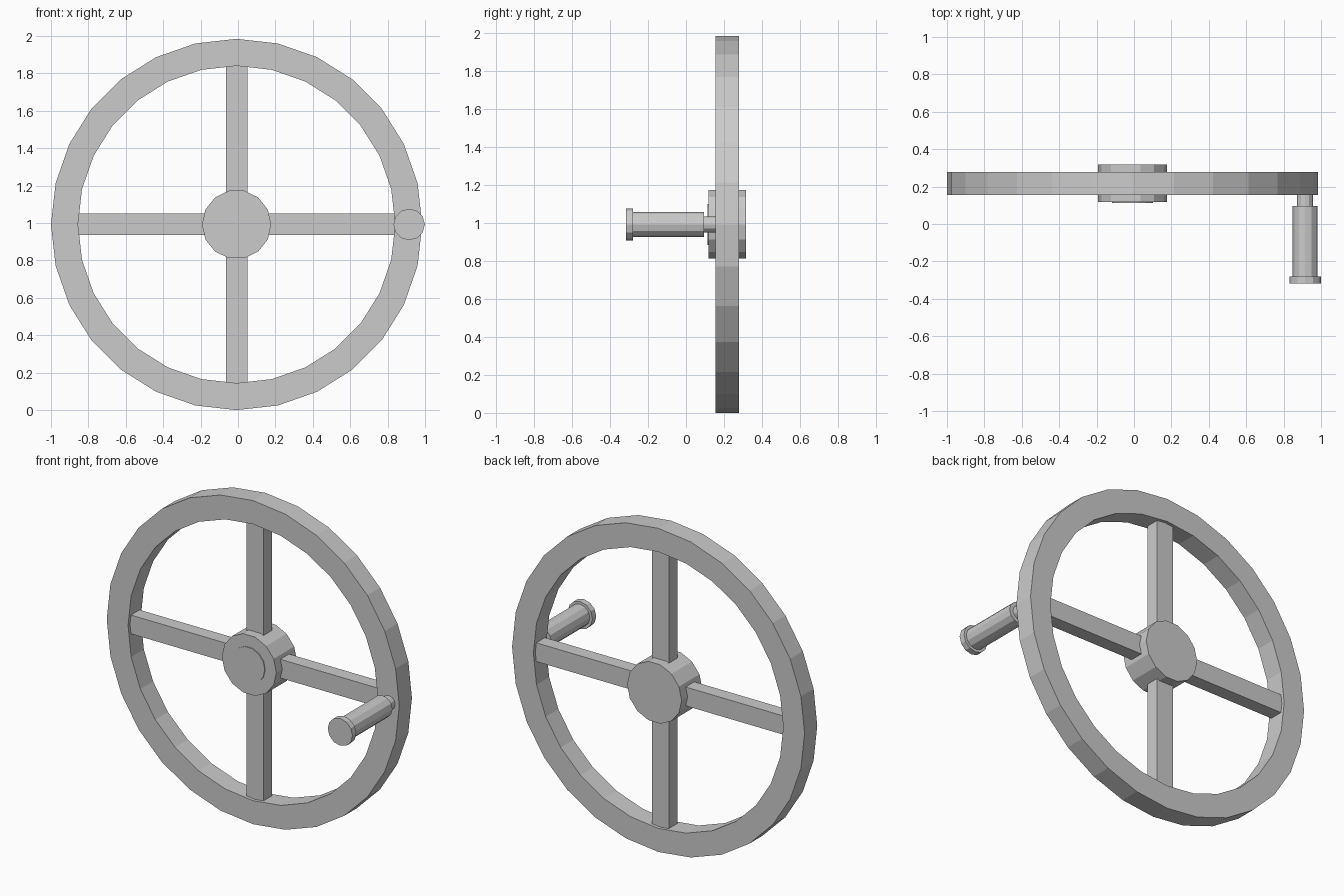
import bpy, bmesh, math

if "Cube" in bpy.data.objects:
    bpy.data.objects.remove(bpy.data.objects["Cube"])

CX, CZ = -0.0075, 0.9925      # wheel axis
MID = 0.2175                  # wheel mid-plane in y
HX = 0.915                    # crank handle axis

metal = bpy.data.materials.new("grey metal")
metal.diffuse_color = (0.6, 0.6, 0.6, 1)
metal.use_nodes = True
metal.node_tree.nodes["Principled BSDF"].inputs["Base Color"].default_value = metal.diffuse_color


def lathe(name, x, z, profile, sides, closed=False):
    """Revolve (radius, y) points around a y-parallel axis at x, z."""
    bm = bmesh.new()
    rings = []
    for r, y in profile:
        rings.append([bm.verts.new((x + r * math.cos(2 * math.pi * i / sides), y,
                                    z + r * math.sin(2 * math.pi * i / sides)))
                      for i in range(sides)])
    pairs = list(zip(rings, rings[1:]))
    if closed:
        pairs.append((rings[-1], rings[0]))
    else:
        bm.faces.new(rings[0])
        bm.faces.new(rings[-1])
    for a, b in pairs:
        for i in range(sides):
            j = (i + 1) % sides
            bm.faces.new((a[i], a[j], b[j], b[i]))
    return finish(name, bm)


def box(name, center, size):
    bm = bmesh.new()
    bmesh.ops.create_cube(bm, size=1)
    for v in bm.verts:
        v.co = [c + p * s for c, p, s in zip(center, v.co, size)]
    return finish(name, bm)


def finish(name, bm):
    bmesh.ops.recalc_face_normals(bm, faces=bm.faces)
    me = bpy.data.meshes.new(name)
    bm.to_mesh(me)
    bm.free()
    me.materials.append(metal)
    ob = bpy.data.objects.new(name, me)
    bpy.context.collection.objects.link(ob)
    return ob


# Rim with a rectangular section
lathe("rim", CX, CZ, [(0.9925, 0.156), (0.9925, 0.279), (0.848, 0.279), (0.848, 0.156)],
      28, closed=True)

# Hub and the very thin plate on its front
lathe("hub", CX, CZ, [(0.185, 0.118), (0.185, 0.317)], 14)
lathe("hub_plate", CX, CZ, [(0.11, 0.113), (0.11, 0.12)], 14)

# Four spokes from hub to rim
for s, side in ((-1, "left"), (1, "right")):
    box("spoke_" + side, (CX + s * 0.5, MID, CZ), (0.71, 0.084, 0.115))
for s, side in ((-1, "bottom"), (1, "top")):
    box("spoke_" + side, (CX, MID, CZ + s * 0.5), (0.115, 0.084, 0.71))

# Crank handle: pin, grip and end cap
lathe("handle_pin", HX, CZ, [(0.043, 0.09), (0.043, 0.17)], 12)
lathe("handle_grip", HX, CZ, [(0.067, -0.285), (0.067, 0.095)], 12)
lathe("handle_cap", HX, CZ, [(0.084, -0.317), (0.084, -0.28)], 12)
